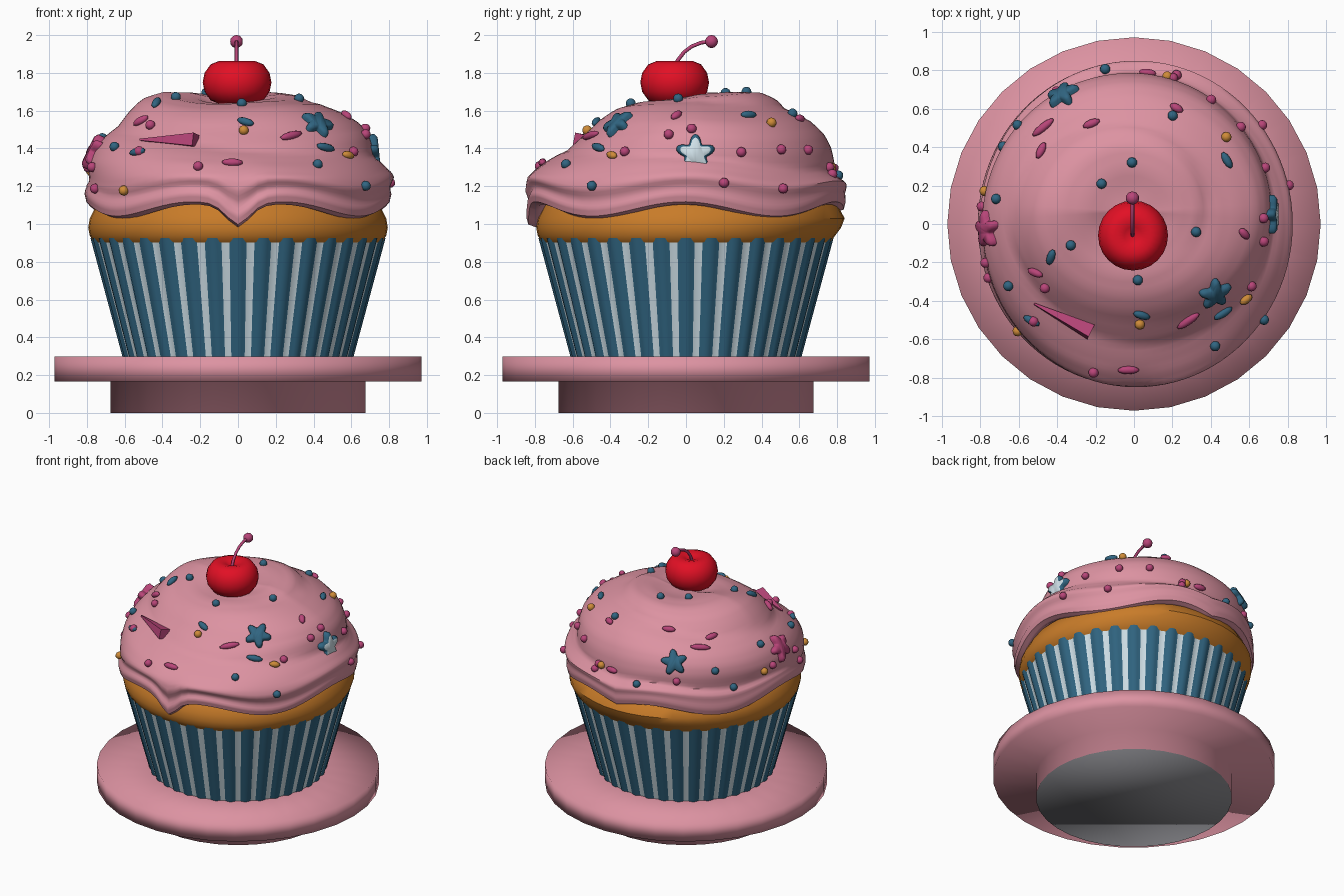
import bpy, bmesh, math
from mathutils import Vector, Matrix
from mathutils.bvhtree import BVHTree

if "Cube" in bpy.data.objects:
    bpy.data.objects.remove(bpy.data.objects["Cube"])

COLOURS = {
    "pink_icing": (.72, .29, .36), "wrapper_blue": (.03, .13, .22),
    "pale_blue": (.62, .74, .80), "sponge_orange": (.58, .20, .022),
    "cherry_red": (.76, .005, .018), "magenta": (.48, .06, .19),
    "gold": (.62, .26, .04), "underside_grey": (.25, .25, .27)}
MATS = {}
for name, c in COLOURS.items():
    MATS[name] = bpy.data.materials.new(name)
    MATS[name].diffuse_color = (*c, 1)


def finish(name, bm, mats, angle=40):
    me = bpy.data.meshes.new(name)
    bm.to_mesh(me)
    bm.free()
    for m in mats:
        me.materials.append(MATS[m])
    for p in me.polygons:
        p.use_smooth = True
    if angle < 180:
        me.set_sharp_from_angle(angle=math.radians(angle))
    ob = bpy.data.objects.new(name, me)
    bpy.context.collection.objects.link(ob)
    return ob


def grid(rows, cols, point, mat=lambda i, j: 0):
    """Closed rings of points, joined from the first ring to the last."""
    bm = bmesh.new()
    v = [[bm.verts.new(point(i, j)) for j in range(cols)] for i in range(rows)]
    for i in range(rows - 1):
        for j in range(cols):
            k = (j + 1) % cols
            f = bm.faces.new((v[i][j], v[i][k], v[i + 1][k], v[i + 1][j]))
            f.material_index = mat(i, j)
    bmesh.ops.remove_doubles(bm, verts=bm.verts, dist=1e-5)
    return bm


def lathe(prof, n, centre=(0, 0)):
    def pt(i, j):
        t = math.tau * j / n
        r, z = prof[i]
        return (centre[0] + r * math.cos(t), centre[1] + r * math.sin(t), z)
    return grid(len(prof), n, pt)


# Cake stand, shaded smooth all over, with a grey underside cap
bm = lathe([(.675, 0), (.675, .165), (.972, .165), (.972, .298), (.55, .298), (0, .298)], 32)
cap = bmesh.ops.holes_fill(bm, edges=[e for e in bm.edges if e.is_boundary], sides=0)
for f in cap["faces"]:
    f.material_index = 1
bmesh.ops.recalc_face_normals(bm, faces=bm.faces)
finish("cake_stand", bm, ["pink_icing", "underside_grey"], 180)

# Pleated paper wrapper: narrow pale grooves between soft blue folds
PLEATS = 36
def pleat(i, j):
    k, q = divmod(j, 5)
    t = -math.pi / 2 + math.tau / PLEATS * (k + .5 + (-.16, .16, .33, .5, .67)[q])
    r = (.602, .772)[i] + (-.006, -.006, .005, .009, .005)[q]
    return (r * math.cos(t), r * math.sin(t), (.295, .925)[i])
finish("wrapper", grid(2, PLEATS * 5, pleat, lambda i, j: 1 if j % 5 == 0 else 0),
       ["wrapper_blue", "pale_blue"], 180)

# Sponge, a little fuller at the back
bm = lathe([(.70, .86), (.765, .905), (.785, .94), (.793, .98), (.785, 1.03), (.745, 1.11),
            (.6, 1.2), (0, 1.25)], 48)
for v in bm.verts:
    if v.co.y > 0 and v.co.z > .93:
        v.co.y *= 1 + .07 * min(1, (v.co.z - .93) / .1)
finish("sponge", bm, ["sponge_orange"])

# Icing: dome profile with a spiral fold and a wavy lower edge, leaning to the back
PROF = [(.70, 1.09), (.775, 1.045), (.815, 1.06), (.825, 1.10), (.815, 1.15), (.825, 1.20),
        (.80, 1.25), (.78, 1.32), (.75, 1.39), (.71, 1.46), (.65, 1.53), (.56, 1.595),
        (.47, 1.65), (.37, 1.685), (.24, 1.69), (.12, 1.67), (0, 1.66)]
ROWS, SEG = 49, 96
def icing(i, j):
    t = math.tau * j / SEG
    u = i / (ROWS - 1) * (len(PROF) - 1)
    k = min(int(u), len(PROF) - 2)
    r, z = [a + (b - a) * (u - k) for a, b in zip(PROF[k], PROF[k + 1])]
    a = (t + math.pi / 2 + math.pi) % math.tau - math.pi      # angle from the front
    low = max(0, min(1, (1.35 - z) / .25))
    z += low * (.02 + .038 * math.cos(5 * (abs(a) - .3)) - .085 * math.exp(-(a / .11) ** 2))
    s = max(0, (u - 3) / (len(PROF) - 4))
    fold = abs(math.sin(math.pi * (2.6 * s + t / math.tau + .1))) - .6
    fade = min(1, s * 5, (1 - s) * 3)
    r += .045 * fold * fade
    z += .02 * fold * fade + .012 * fade * math.sin(3 * t + 6 * s)
    up = max(0, min(1, (z - 1.25) / .28))
    z -= .045 * up * max(0, -math.sin(t)) * min(1, r / .15)
    sy = 1.025 - .12 * up
    return (r * .985 * math.cos(t) - .02 * up, r * sy * math.sin(t) + .065 * up, z)
bm = grid(ROWS, SEG, icing)
tree = BVHTree.FromBMesh(bm)
finish("icing", bm, ["pink_icing"], 55)

# Cherry with a dimple, and its bent stalk
cherry = [(0, 1.625), (.08, 1.63), (.14, 1.655), (.172, 1.70), (.182, 1.75), (.172, 1.80),
          (.14, 1.845), (.095, 1.863), (.045, 1.85), (0, 1.825)]
finish("cherry", lathe(cherry, 24, (-.005, -.06)), ["cherry_red"], 180)
path = [(-.06, 1.82), (-.045, 1.865), (-.01, 1.91), (.03, 1.94), (.08, 1.96), (.13, 1.967)]
def stalk(i, j):
    y0, z0 = path[max(0, i - 1)]
    y1, z1 = path[min(len(path) - 1, i + 1)]
    d = Vector((0, y1 - y0, z1 - z0)).normalized()
    t = math.tau * j / 8
    return Vector((-.008, *path[i])) + .010 * (
        Vector((math.cos(t), 0, 0)) + math.sin(t) * d.cross(Vector((1, 0, 0))))
bm = grid(len(path), 8, stalk)
bmesh.ops.recalc_face_normals(bm, faces=bm.faces)
bmesh.ops.create_icosphere(bm, subdivisions=2, radius=.035,
                           matrix=Matrix.Translation((-.008, .135, 1.966)))
finish("cherry_stalk", bm, ["magenta"], 60)

# Sprinkles: dropped on the icing along a view direction (T top, F front, R, L, B sides)
def frame(view, a, b, spin=0):
    org, d, ux, uy = {
        "T": ((a, b, 3), (0, 0, -1), (1, 0, 0), (0, 1, 0)),
        "F": ((a, -3, b), (0, 1, 0), (1, 0, 0), (0, 0, 1)),
        "B": ((a, 3, b), (0, -1, 0), (1, 0, 0), (0, 0, 1)),
        "R": ((3, a, b), (-1, 0, 0), (0, 1, 0), (0, 0, 1)),
        "L": ((-3, a, b), (1, 0, 0), (0, 1, 0), (0, 0, 1))}[view]
    hit, n, _, dist = tree.ray_cast(Vector(org), Vector(d))
    if hit is None:
        return None
    if n.dot(Vector(d)) > 0:
        n = -n
    s = math.radians(spin)
    x = math.cos(s) * Vector(ux) + math.sin(s) * Vector(uy)
    x = (x - n * n.dot(x)).normalized()
    m = Matrix((x, n.cross(x), n)).transposed().to_4x4()
    return Matrix.Translation(hit) @ m

SM = ["wrapper_blue", "magenta", "gold", "pale_blue"]
def paint(bm, verts, col):
    for f in {f for v in verts for f in v.link_faces}:
        f.material_index = col

balls = {
    0: [("T", -.01, .32), ("T", -.17, .21), ("T", -.33, -.11), ("T", .32, -.04), ("T", .02, -.29),
        ("T", .2, .56), ("T", -.6, .51), ("T", -.65, -.32), ("F", .42, 1.31),
        ("F", .67, 1.2), ("L", .13, 1.45), ("L", .4, 1.22), ("B", -.15, 1.25)],
    1: [("T", .22, .77), ("T", .55, .5), ("T", -.46, -.33), ("F", -.21, 1.3),
        ("F", -.75, 1.19), ("F", -.52, 1.38), ("R", -.32, 1.38), ("R", .2, 1.22),
        ("R", .29, 1.38), ("R", .51, 1.19), ("R", .64, 1.39), ("R", -.09, 1.47), ("R", .03, 1.5),
        ("L", .09, 1.3), ("L", -.2, 1.3), ("B", -.4, 1.3), ("B", .2, 1.3)],
    2: [("F", .03, 1.49), ("F", -.6, 1.18), ("R", .45, 1.53), ("R", .76, 1.3), ("L", .17, 1.28)]}
rods = [(1, "T", -.47, .5, 35, 1.5), (1, "T", .07, .78, 10, 1), (1, "T", -.22, .52, 20, 1),
        (1, "T", -.48, .38, 70, 1), (0, "T", -.43, -.17, 65, 1), (0, "T", .48, .33, -60, 1),
        (1, "T", .57, -.05, -40, .8), (0, "T", .04, -.47, -30, 1), (2, "T", .58, -.39, 30, .8),
        (0, "T", .46, -.46, 15, 1.2), (1, "T", .28, -.5, 45, 1.5), (1, "F", -.03, 1.32, 0, 1.2),
        (1, "T", .22, .6, -30, .8), (1, "T", -.51, -.25, 0, 1), (0, "T", -.53, -.5, -20, 1)]
bm = bmesh.new()
for col, spots in balls.items():
    for spot in spots:
        m = frame(*spot)
        if m:
            g = bmesh.ops.create_icosphere(bm, subdivisions=2, radius=.027,
                                           matrix=m @ Matrix.Translation((0, 0, .008)))
            paint(bm, g["verts"], col)
for col, view, a, b, spin, size in rods:
    m = frame(view, a, b, spin)
    if m:
        g = bmesh.ops.create_uvsphere(bm, u_segments=10, v_segments=6, radius=1, matrix=m @
            Matrix.Translation((0, 0, .008)) @ Matrix.Diagonal((.048 * size, .022, .02, 1)))
        paint(bm, g["verts"], col)
finish("sprinkles", bm, SM, 60)

# Star sprinkles with rounded lobes: side colour, top colour
bm = bmesh.new()
N = 50
for side, top, view, a, b, spin, size in [
        (0, 0, "T", .42, -.36, 20, 1), (0, 3, "R", .05, 1.37, 18, 1.15),
        (1, 1, "L", -.03, 1.38, 0, 1.1), (0, 0, "T", -.37, .67, 10, 1)]:
    m = frame(view, a, b, spin)
    rings = []
    for scale, h in ((1, -.02), (1, .015), (.8, .03)):
        ring = []
        for k in range(N):
            t = math.tau * k / N
            r = size * scale * (.072 + .02 * math.cos(5 * t))
            ring.append(bm.verts.new(m @ Vector((r * math.cos(t), r * math.sin(t), h))))
        rings.append(ring)
    for lo, hi in zip(rings, rings[1:]):
        for k in range(N):
            q = (k + 1) % N
            bm.faces.new((lo[k], lo[q], hi[q], hi[k])).material_index = side
    bm.faces.new(rings[-1]).material_index = top
finish("star_sprinkles", bm, SM, 65)

# Long tapered sprinkle at the front left
bm = bmesh.new()
m = frame("T", -.37, -.485, -27)
bmesh.ops.create_cone(bm, cap_ends=True, segments=4, radius1=.006, radius2=.05, depth=.33,
                      matrix=m @ Matrix.Translation((0, 0, .008)) @ Matrix.Rotation(math.pi / 2, 4, "Y"))
finish("tapered_sprinkle", bm, ["magenta"], 30)

for m in bpy.data.materials:
    if m.users and not m.is_grease_pencil:
        m.use_nodes = True
        m.node_tree.nodes["Principled BSDF"].inputs["Base Color"].default_value = m.diffuse_color
